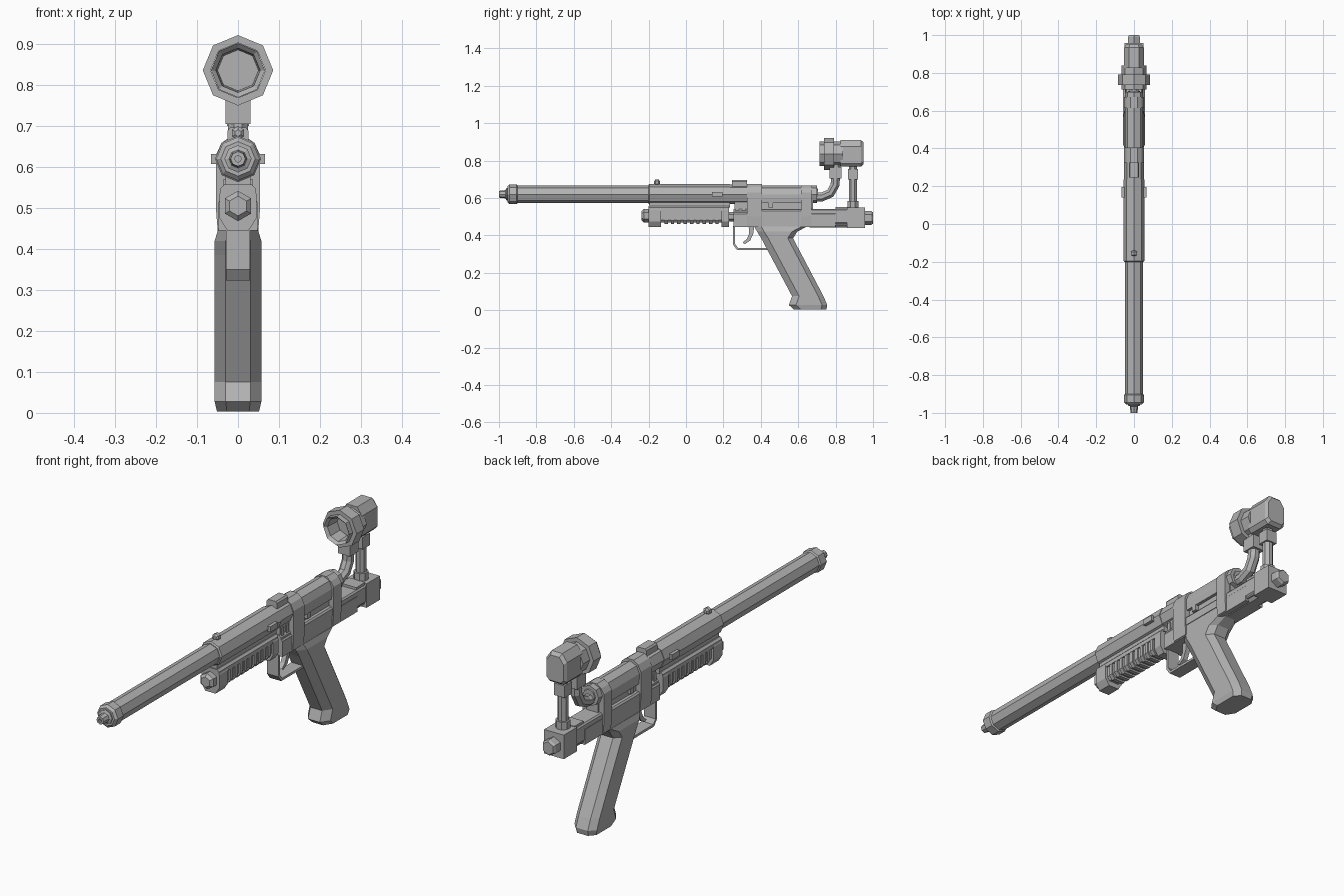
import bpy, bmesh, math
from mathutils import Vector

if "Cube" in bpy.data.objects:
    bpy.data.objects.remove(bpy.data.objects["Cube"])

grey = bpy.data.materials.new("matte_grey")
grey.diffuse_color = (0.45, 0.45, 0.45, 1)
grey.use_nodes = True
grey.node_tree.nodes["Principled BSDF"].inputs["Base Color"].default_value = grey.diffuse_color


def loft(name, loops, close=False):
    """Skin a list of equal-length point loops; cap the ends unless closed."""
    bm = bmesh.new()
    rings = [[bm.verts.new(p) for p in lp] for lp in loops]
    n = len(rings[0])
    pairs = list(zip(rings, rings[1:])) + ([(rings[-1], rings[0])] if close else [])
    for a, b in pairs:
        for i in range(n):
            j = (i + 1) % n
            bm.faces.new((a[i], a[j], b[j], b[i]))
    if not close:
        bm.faces.new(rings[0][::-1])
        bm.faces.new(rings[-1])
    bmesh.ops.recalc_face_normals(bm, faces=bm.faces)
    me = bpy.data.meshes.new(name)
    bm.to_mesh(me)
    bm.free()
    ob = bpy.data.objects.new(name, me)
    me.materials.append(grey)
    bpy.context.collection.objects.link(ob)
    return ob


def turned(name, profile, z, n=8, x=0):
    """Faceted round part along y from (y, radius) pairs."""
    angs = [2 * math.pi * i / n + math.pi / 2 for i in range(n)]
    return loft(name, [[(x + r * math.cos(a), y, z + r * math.sin(a)) for a in angs]
                       for y, r in profile])


def prism(name, y0, y1, half):
    """Extrude a mirrored (x, z) half section along y, listed bottom to top."""
    sec = half + [(-x, z) for x, z in reversed(half) if x > 0]
    return loft(name, [[(x, y, z) for x, z in sec] for y in (y0, y1)])


def slab(name, outline, w):
    """Extrude a (y, z) side outline across x."""
    return loft(name, [[(x, y, z) for y, z in outline] for x in (-w, w)])


def box(name, x0, x1, y0, y1, z0, z1):
    return loft(name, [[(x0, y, z0), (x1, y, z0), (x1, y, z1), (x0, y, z1)] for y in (y0, y1)])


def pipe(name, path, radii, n=8):
    """Faceted pipe following a (y, z) path."""
    pts = [Vector((0, y, z)) for y, z in path]
    loops = []
    for i, p in enumerate(pts):
        t = (pts[min(i + 1, len(pts) - 1)] - pts[max(i - 1, 0)]).normalized()
        side = Vector((1, 0, 0))
        up = side.cross(t)
        angs = [2 * math.pi * (k + 0.5) / n for k in range(n)]
        loops.append([p + radii[i] * (side * math.cos(a) + up * math.sin(a)) for a in angs])
    return loft(name, loops)


AXIS = 0.62

# Barrel, muzzle and shroud
turned("barrel", [(-0.91, 0.047), (0.70, 0.047)], AXIS)
turned("muzzle_ring", [(-0.955, 0.042), (-0.945, 0.053), (-0.905, 0.053), (-0.90, 0.047)], AXIS)
turned("muzzle_tip", [(-0.97, 0.008), (-1.0, 0.008), (-1.0, 0.018), (-0.965, 0.022),
                      (-0.96, 0.033), (-0.945, 0.033)], AXIS)
turned("shroud", [(-0.20, 0.05), (-0.195, 0.056), (0.235, 0.056)], AXIS)
turned("rear_collar", [(0.67, 0.047), (0.69, 0.035), (0.705, 0.03)], AXIS)

# Small fittings on the shroud and receiver
turned("top_bead", [(-0.17, 0.008), (-0.163, 0.017), (-0.147, 0.017), (-0.14, 0.008)], 0.683, 6)
for s in (-1, 1):
    box("side_lug", s * 0.045, s * 0.066, 0.14, 0.195, 0.607, 0.632)
    box("side_button", s * 0.03, s * 0.045, 0.44, 0.465, 0.548, 0.573)
prism("top_block", 0.245, 0.325, [(0.026, 0.64), (0.026, 0.688), (0.02, 0.696)])

# Lower tube with ribs
end = [(0.026, 0.445), (0.045, 0.475), (0.045, 0.535), (0.034, 0.557)]
core = [(0.024, 0.468), (0.036, 0.483), (0.036, 0.535), (0.03, 0.552)]
prism("fore_grip_front", -0.20, -0.135, end)
prism("fore_grip_core", -0.15, 0.20, core)
prism("fore_grip_rear", 0.19, 0.23, end)
prism("fore_grip_rail", -0.20, 0.23, [(0.043, 0.53), (0.043, 0.548), (0.034, 0.557)])
prism("shroud_bridge", -0.195, 0.235, [(0.03, 0.55), (0.03, 0.60)])
for i in range(9):
    y = -0.115 + i * 0.034
    prism("fore_grip_rib", y, y + 0.018, [(0.026, 0.46), (0.042, 0.48), (0.042, 0.535)])
turned("fore_grip_nut", [(-0.237, 0.024), (-0.225, 0.037), (-0.195, 0.037)], 0.505, 6)
turned("lower_rod", [(0.22, 0.026), (0.27, 0.026)], 0.50, 6)

# Receiver frame with raised straps and open side windows
prism("frame_rail", 0.255, 0.80, [(0.047, 0.445), (0.047, 0.515), (0.042, 0.522)])
prism("frame_keel_rear", 0.66, 0.87, [(0.022, 0.442), (0.046, 0.468), (0.046, 0.535), (0.04, 0.542)])
prism("receiver_core", 0.26, 0.68, [(0.03, 0.50), (0.03, 0.62)])
prism("frame_ledge", 0.40, 0.62, [(0.05, 0.495), (0.05, 0.53), (0.044, 0.538)])
prism("window_rail", 0.40, 0.62, [(0.044, 0.572), (0.047, 0.60), (0.047, 0.62)])
prism("front_mount", 0.255, 0.33, [(0.04, 0.50), (0.04, 0.53), (0.03, 0.54)])
for y in (0.265, 0.30):
    box("mount_pin", -0.036, 0.036, y, y + 0.018, 0.53, 0.57)
for name, y0, y1, t in (("front_strap", 0.325, 0.405, 0.675), ("rear_strap", 0.615, 0.672, 0.668)):
    prism(name, y0, y1, [(0.05, 0.45), (0.054, 0.50), (0.054, 0.63), (0.04, t - 0.016), (0.018, t)])
turned("receiver_sleeve", [(0.235, 0.053), (0.325, 0.053)], AXIS)

# Grip, lofted from chamfered sections: front y, rear y, z, width scale
stations = [(0.365, 0.645, 0.447, 0.85), (0.38, 0.595, 0.42, 1), (0.402, 0.572, 0.385, 1),
            (0.567, 0.735, 0.075, 1), (0.55, 0.755, 0.028, 1), (0.578, 0.75, 0.003, 0.9)]
loops = []
for f, r, z, k in stations:
    a, b = 0.03 * k, 0.057 * k
    loops.append([(-a, f, z), (a, f, z), (b, f + 0.038, z), (b, r - 0.028, z),
                  (a, r, z), (-a, r, z), (-b, r - 0.028, z), (-b, f + 0.038, z)])
loft("grip", loops)

# Trigger and guard
outer = [(0.252, 0.45), (0.252, 0.35), (0.272, 0.323), (0.45, 0.323)]
inner = [(0.45, 0.334), (0.278, 0.334), (0.263, 0.354), (0.263, 0.45)]
slab("trigger_guard", outer + inner, 0.029)
slab("trigger", [(0.335, 0.45), (0.338, 0.41), (0.325, 0.38), (0.302, 0.362), (0.315, 0.354),
                 (0.343, 0.372), (0.36, 0.41), (0.365, 0.45)], 0.011)

# Rear block and end nut
prism("rear_block", 0.86, 0.957, [(0.05, 0.44), (0.05, 0.55)])
prism("rear_block_lip", 0.80, 0.865, [(0.04, 0.455), (0.04, 0.553)])
turned("end_nut", [(0.95, 0.037), (0.99, 0.037), (1.0, 0.03)], 0.493, 6)

# Elbow pipe and upright post
pipe("elbow_pipe", [(0.66, 0.605), (0.725, 0.605), (0.772, 0.625), (0.797, 0.67), (0.803, 0.78)],
     [0.026] * 5)
box("elbow_collar", -0.03, 0.03, 0.768, 0.832, 0.705, 0.765)
pipe("post", [(0.892, 0.54), (0.892, 0.79)], [0.023] * 2)
box("post_collar", -0.027, 0.027, 0.865, 0.919, 0.70, 0.755)
pipe("post_base", [(0.892, 0.54), (0.892, 0.585)], [0.032] * 2)

# Upper housing with open octagonal mouth
TOP = 0.836
turned("mouth_tube", [(0.79, 0.05), (0.725, 0.054), (0.713, 0.066), (0.84, 0.066)], TOP)
turned("mouth_ring", [(0.737, 0.086), (0.792, 0.086)], TOP)
# remove ring end caps so the mouth stays open
ring = bpy.data.objects["mouth_ring"].data
bm = bmesh.new()
bm.from_mesh(ring)
for f in [f for f in bm.faces if len(f.verts) == 8]:
    res = bmesh.ops.inset_individual(bm, faces=[f], thickness=0.019)
    bmesh.ops.delete(bm, geom=[f], context='FACES_ONLY')
bm.to_mesh(ring)
bm.free()
half = [(0.036, 0.768), (0.052, 0.785), (0.052, 0.875), (0.027, 0.91)]
sec = half + [(-x, z) for x, z in reversed(half)]
loft("upper_housing", [[(x * k, y, TOP + (z - TOP) * k) for x, z in sec]
                       for y, k in ((0.825, 1), (0.935, 1), (0.95, 0.82))])
